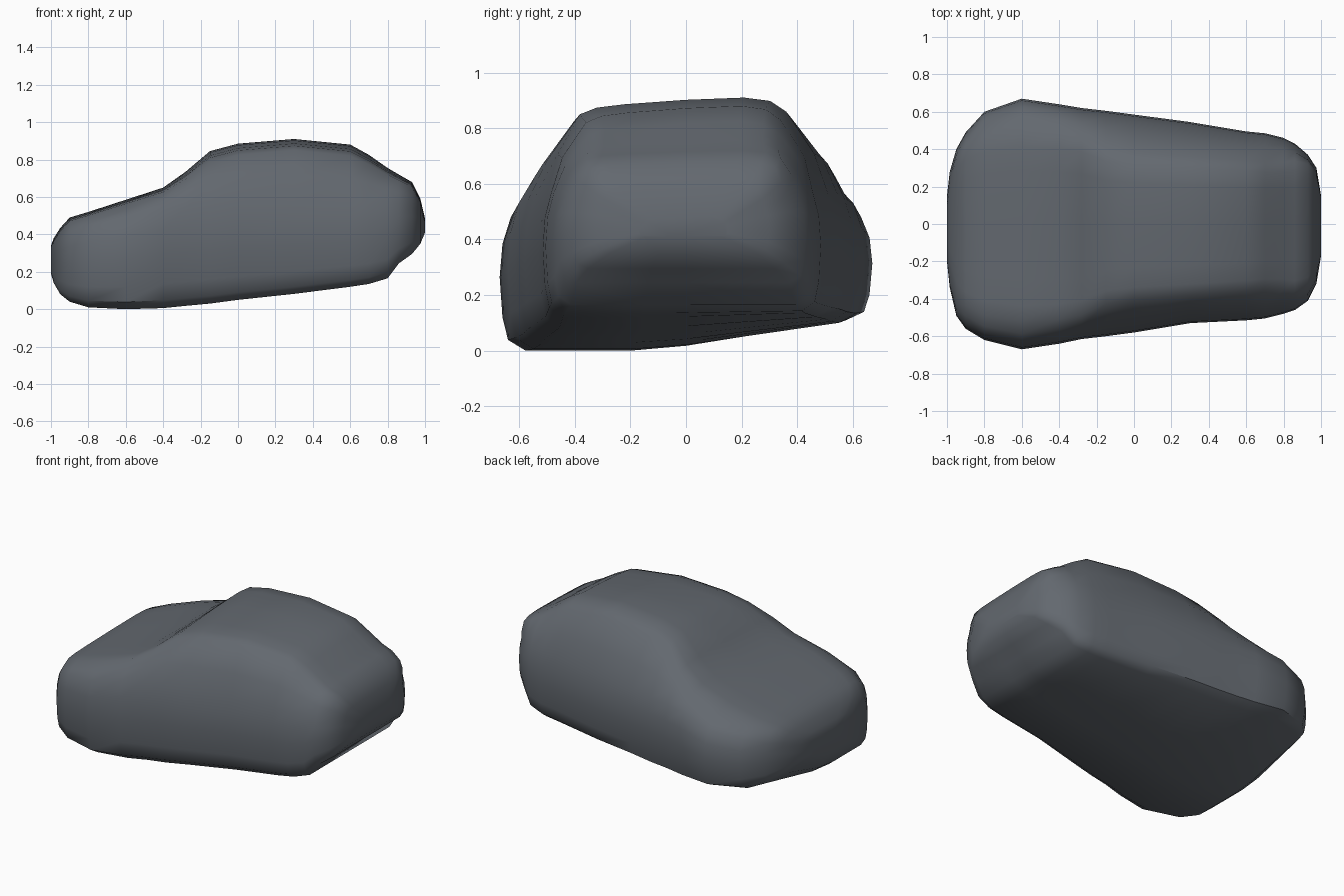
import bpy, bmesh

if "Cube" in bpy.data.objects:
    bpy.data.objects.remove(bpy.data.objects["Cube"])

paint = bpy.data.materials.new("slate grey paint")
paint.diffuse_color = (0.125, 0.14, 0.16, 1)
paint.use_nodes = True
paint.node_tree.nodes["Principled BSDF"].inputs["Base Color"].default_value = paint.diffuse_color

# Stations along the car:
# x, half width at -y, half width at +y, underside z, belt z, top z, roof half width
STATIONS = [
    (-1.00, .20, .15, .19, .29, .34, .10),
    (-.985, .34, .28, .14, .32, .38, .22),
    (-.95, .49, .40, .08, .37, .435, .35),
    (-.90, .56, .49, .04, .41, .49, .41),
    (-.80, .62, .60, .010, .45, .52, .46),
    (-.60, .67, .67, .00, .48, .585, .49),
    (-.40, .64, .64, .006, .53, .65, .48),
    (-.28, .615, .62, .018, .54, .735, .46),
    (-.15, .60, .605, .03, .55, .845, .40),
    (.00, .58, .585, .05, .55, .885, .38),
    (.30, .53, .545, .082, .56, .91, .36),
    (.60, .515, .495, .12, .57, .88, .34),
    (.70, .505, .485, .135, .57, .825, .33),
    (.80, .48, .46, .165, .57, .755, .33),
    (.86, .46, .43, .245, .56, .72, .34),
    (.93, .41, .37, .295, .55, .68, .32),
    (.975, .32, .30, .35, .52, .59, .26),
    (1.00, .17, .15, .41, .46, .485, .13),
]


def half_section(w, low, belt, top, roof, drops, d):
    """Outline of one side from underside to roof, as (distance from centre, z)."""
    h = belt - low
    mid_z = belt + .5 * (top - drops[0] * d - belt)
    return [
        (.86 * w, low),
        (.955 * w, low + .08 * h),
        (.985 * w, low + .25 * h),
        (w, low + .55 * h),
        (.985 * w, low + .80 * h),
        (.94 * w, belt),
        (.52 * w + .45 * roof + .015 * d, mid_z),
        (roof, top - drops[0] * d),
        (.84 * roof, top - drops[1] * d),
        (.58 * roof, top - drops[2] * d),
    ]


def section(x, wn, wp, low, belt, top, roof):
    """Closed ring; the shell is lifted on the +y side of the underside."""
    tilt = .11 * max(0, min(1, (.8 - x) / 1.4))
    tilt = min(tilt, .5 * (belt - low))
    d = max(.3, min(1, (top - belt) / .3))
    near = half_section(wn, low, belt, top, roof * 1.06, (.060, .036, .024), d)
    far = half_section(wp, low + tilt, belt, top, roof, (.050, .012, .0), d)
    ring = [(x, 0, low + .16 * tilt), (x, -.3 * wn, low)]
    ring += [(x, -y, z) for y, z in near]
    ring += [(x, 0, top - .008 * d)]
    ring += [(x, y, z) for y, z in reversed(far)]
    return ring


# Car body shell lofted through the stations
bm = bmesh.new()
rings = [[bm.verts.new(p) for p in section(*s)] for s in STATIONS]
n = len(rings[0])
for a, b in zip(rings, rings[1:]):
    for i in range(n):
        j = (i + 1) % n
        bm.faces.new((a[i], a[j], b[j], b[i]))
bm.faces.new(rings[0])
bm.faces.new(rings[-1])
bmesh.ops.recalc_face_normals(bm, faces=bm.faces)

mesh = bpy.data.meshes.new("car_body")
bm.to_mesh(mesh)
bm.free()
mesh.materials.append(paint)
body = bpy.data.objects.new("car_body", mesh)
bpy.context.collection.objects.link(body)
bpy.context.view_layer.objects.active = body
body.select_set(True)
bpy.ops.object.shade_smooth_by_angle(angle=0.75)
